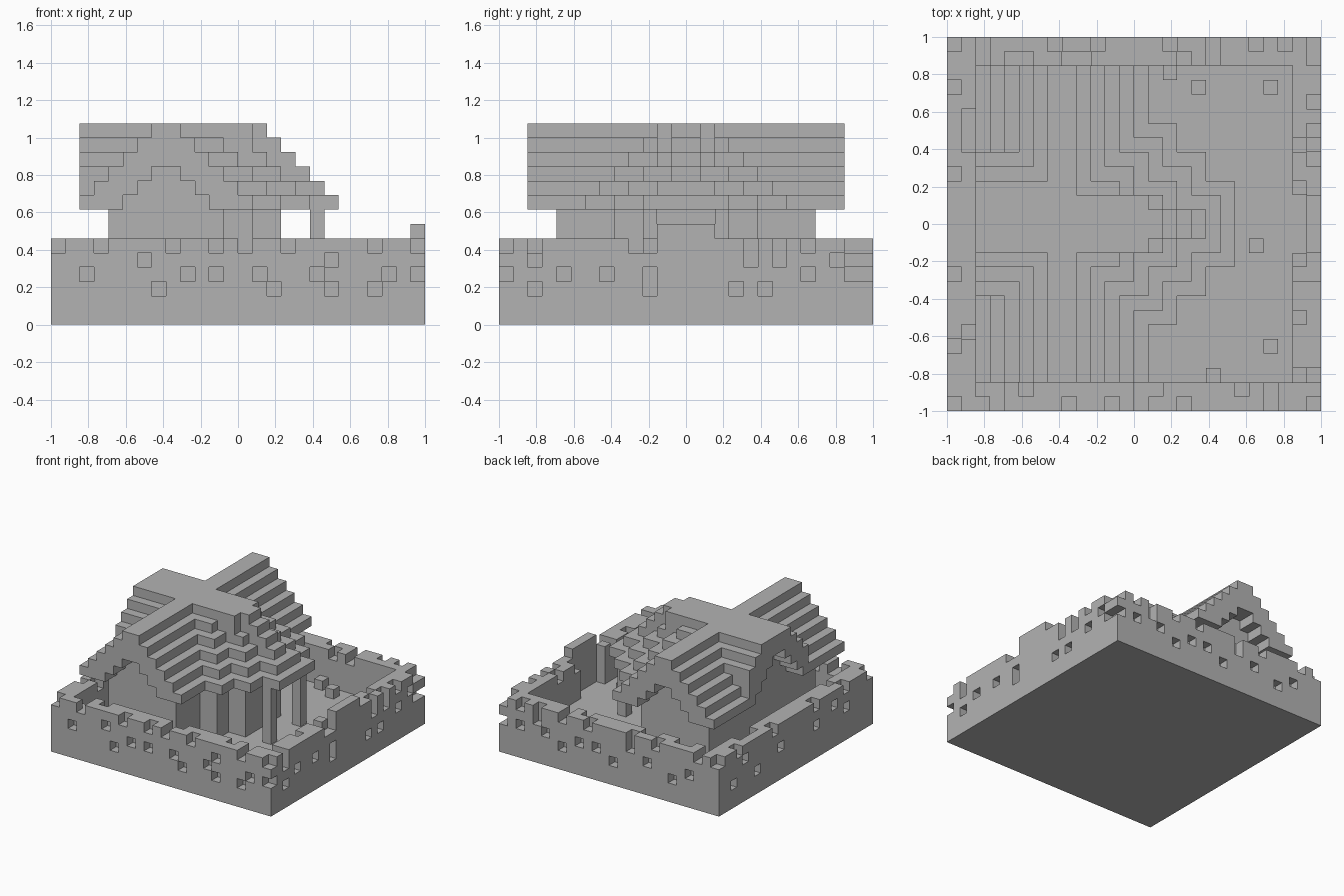
import bpy
import bmesh
import random
from mathutils import Vector

random.seed(4)
N = 26            # blocks along each side
U = 2 / N         # block size

cube = bpy.data.objects.get("Cube")
if cube:
    bpy.data.objects.remove(cube)

stone = bpy.data.materials.new("plain_grey")
stone.use_nodes = True
GREY = (0.45, 0.45, 0.45, 1)
stone.diffuse_color = GREY
stone.node_tree.nodes["Principled BSDF"].inputs["Base Color"].default_value = GREY


def box(x0, x1, y0, y1, z0, z1):
    """Set of block cells in a half-open range."""
    return {(x, y, z) for x in range(x0, x1)
            for y in range(y0, y1) for z in range(z0, z1)}


def build(name, cells, hidden=frozenset()):
    """Skin a set of cells, leaving out faces buried in it or in its neighbours."""
    bm = bmesh.new()
    corners = {}

    def vert(p):
        key = tuple(p)
        if key not in corners:
            corners[key] = bm.verts.new((p[0] * U - 1, p[1] * U - 1, p[2] * U))
        return corners[key]

    for cell in sorted(cells):
        for axis in range(3):
            for side in (0, 1):
                step = [0, 0, 0]
                step[axis] = 2 * side - 1
                near = tuple(c + s for c, s in zip(cell, step))
                if near in cells or near in hidden:
                    continue
                a, b = Vector((0, 0, 0)), Vector((0, 0, 0))
                a[(axis + 1) % 3] = 1
                b[(axis + 2) % 3] = 1
                o = Vector(cell)
                o[axis] += side
                quad = [o, o + a, o + a + b, o + b]
                if not side:
                    quad.reverse()
                bm.faces.new([vert(p) for p in quad])
    mesh = bpy.data.meshes.new(name)
    bm.to_mesh(mesh)
    bm.free()
    mesh.materials.append(stone)
    obj = bpy.data.objects.new(name, mesh)
    bpy.context.collection.objects.link(obj)
    return obj


# Ground slab and the two-block-thick enclosure wall
ground = box(0, N, 0, N, 0, 2)
wall = box(0, N, 0, N, 2, 6) - box(2, N - 2, 2, N - 2, 2, 6)

# Missing blocks on each outer face, listed per course from the lowest up
gaps = {
    "front": ([7, 15, 19, 22], [2, 9, 11, 14, 18, 23, 25], [6, 19],
              [0, 3, 8, 11, 13, 16, 22, 25]),
    "back": ([5, 12, 18], [3, 8, 14, 16, 20, 23], [10, 21],
             [0, 2, 7, 10, 15, 18, 21, 23, 25]),
    "right": ([2, 10, 16, 18], [0, 4, 7, 10, 21, 24, 25], [2, 17, 19, 23],
              [2, 9, 10, 17, 19, 21, 24]),
    "left": ([19, 23], [4, 9, 15], [6, 21], [0, 4, 9, 16, 22]),
}
place = {
    "front": lambda i: (i, 0),
    "back": lambda i: (i, N - 1),
    "right": lambda i: (N - 1, i),
    "left": lambda i: (0, i),
}
for side, courses in gaps.items():
    for z, course in enumerate(courses, 2):
        wall -= {(*place[side](i), z) for i in course}

# Worn blocks along the inner top course
for i in range(2, N - 2):
    for x, y in ((i, 1), (i, N - 2), (1, i), (N - 2, i)):
        if random.random() < 0.25:
            wall.discard((x, y, 5))

# Raised gate block with an alcove behind it
wall -= box(N - 2, N - 1, 11, 15, 2, 6)
wall |= box(N - 1, N, 11, 15, 2, 7)

# House body with a stepped bay on the left side
house = box(4, 12, 4, 22, 2, 8)
house |= box(12, 14, 8, 18, 2, 8) | box(14, 16, 10, 16, 2, 8)

# Stepped crossing roofs
roof, gable = set(), set()
for z in range(8, 14):
    i = z - 8
    layer = box(2 + i, 14 - i, 2, 24, z, z + 1)
    # rounded bay roof
    for end, half in ((16, max(7 - i, 2)), (18, max(5 - i, 2)), (20, max(3 - i, 1))):
        layer |= box(8, end - i, 13 - half, 13 + half, z, z + 1)
    # cross wing
    layer |= box(2, 9, 13 - min(7 - i, 5), 13 + min(8 - i, 5), z, z + 1)
    # open arches under the overhangs
    layer -= box(5 + i, 11 - i, 2, 24, z, z + 1)
    layer -= box(2, 4, 9 + i, 17 - i, z, z + 1)
    roof |= layer
    gable |= box(5 + i, 11 - i, 4, 22, z, z + 1)
roof |= box(8, 14, 11, 15, 13, 14)
house |= gable - roof

# Porch columns and loose blocks in the yard
columns = box(18, 19, 10, 11, 2, 8) | box(18, 19, 15, 16, 2, 8)
loose = {(x, y, 2) for x, y in ((15, 23), (17, 22), (22, 22), (21, 11), (22, 4), (18, 2))}

parts = {
    "ground_slab": ground,
    "enclosure_wall": wall,
    "house_walls": house,
    "stepped_roof": roof,
    "porch_columns": columns,
    "yard_blocks": loose,
}
everything = set().union(*parts.values())
for name, cells in parts.items():
    build(name, cells, everything - cells)
